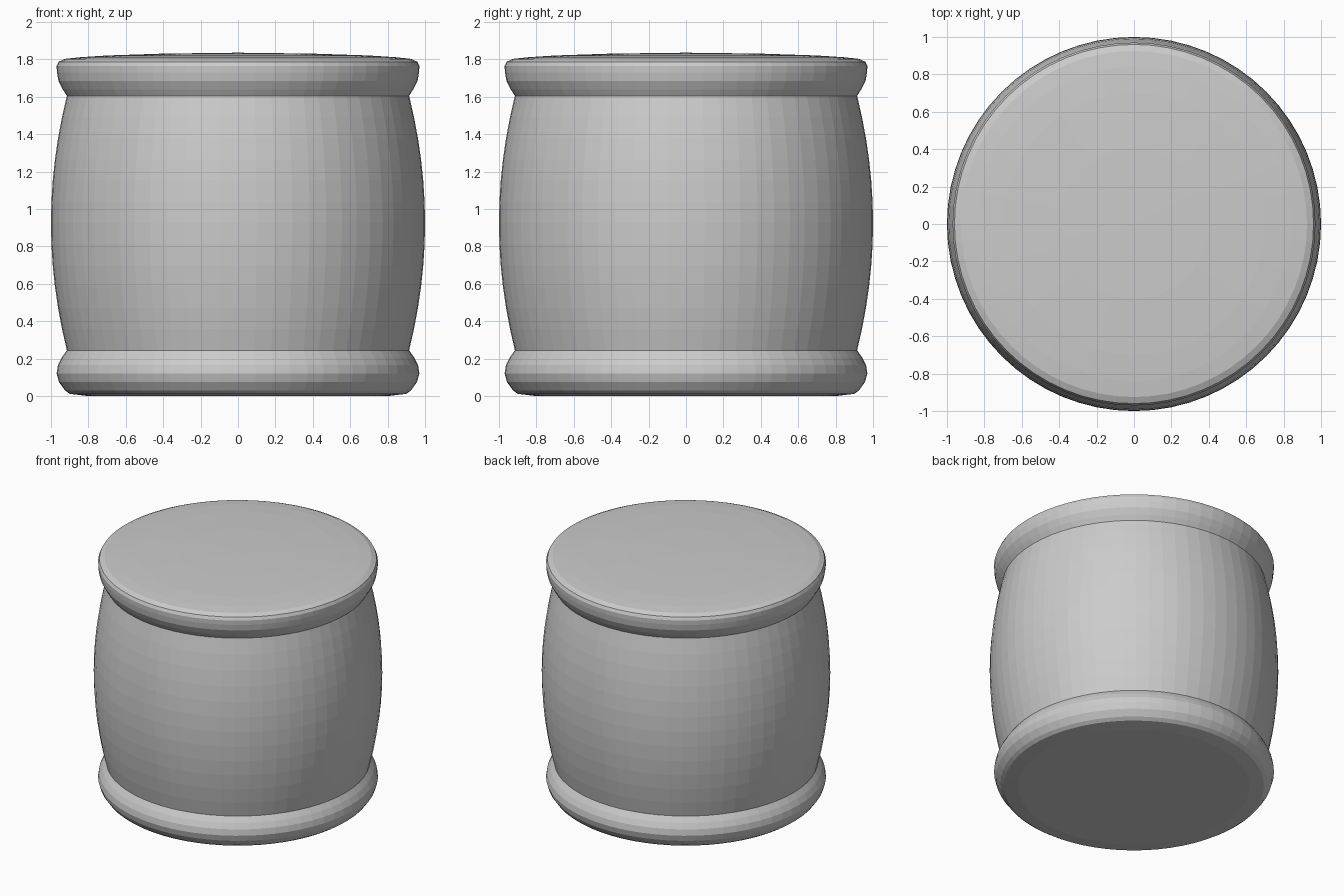
import bpy, bmesh
from math import cos, sin, pi

if "Cube" in bpy.data.objects:
    bpy.data.objects.remove(bpy.data.objects["Cube"])

SIDES = 64


def lathe(name, profile):
    """Revolve (radius, height) points around z; radius 0 makes a pole."""
    bm = bmesh.new()
    rings = []
    for r, z in profile:
        if r == 0:
            rings.append([bm.verts.new((0, 0, z))] * SIDES)
        else:
            rings.append([bm.verts.new((r * cos(2 * pi * i / SIDES),
                                        r * sin(2 * pi * i / SIDES), z))
                          for i in range(SIDES)])
    for low, high in zip(rings, rings[1:]):
        for i in range(SIDES):
            j = (i + 1) % SIDES
            corners = [low[i], low[j], high[j], high[i]]
            bm.faces.new(list(dict.fromkeys(corners)))
    bmesh.ops.recalc_face_normals(bm, faces=bm.faces)
    mesh = bpy.data.meshes.new(name)
    bm.to_mesh(mesh)
    bm.free()
    obj = bpy.data.objects.new(name, mesh)
    bpy.context.collection.objects.link(obj)
    # Orient open shells outwards
    if sum(p.normal.dot(p.center - obj.location) for p in mesh.polygons) < 0:
        mesh.flip_normals()
    return obj


# Bulging barrel body
LOW, HIGH, STEPS = 0.245, 1.605, 12
body = []
for k in range(STEPS + 1):
    t = 2 * k / STEPS - 1
    body.append((1.0 - 0.085 * t * t, LOW + (HIGH - LOW) * k / STEPS))
lathe("barrel_body", body)

# Rounded base band with flat underside
lathe("base_band", [(0, 0), (0.80, 0.0), (0.90, 0.012), (0.925, 0.03),
                    (0.957, 0.075), (0.97, 0.12), (0.963, 0.165),
                    (0.943, 0.205), (0.915, 0.245)])

# Rounded rim with gently domed lid
lathe("lid_rim", [(0.915, 1.605), (0.937, 1.64), (0.96, 1.685),
                  (0.968, 1.73), (0.97, 1.765), (0.96, 1.787),
                  (0.925, 1.803), (0.84, 1.812), (0.70, 1.821),
                  (0.40, 1.831), (0, 1.836)])
